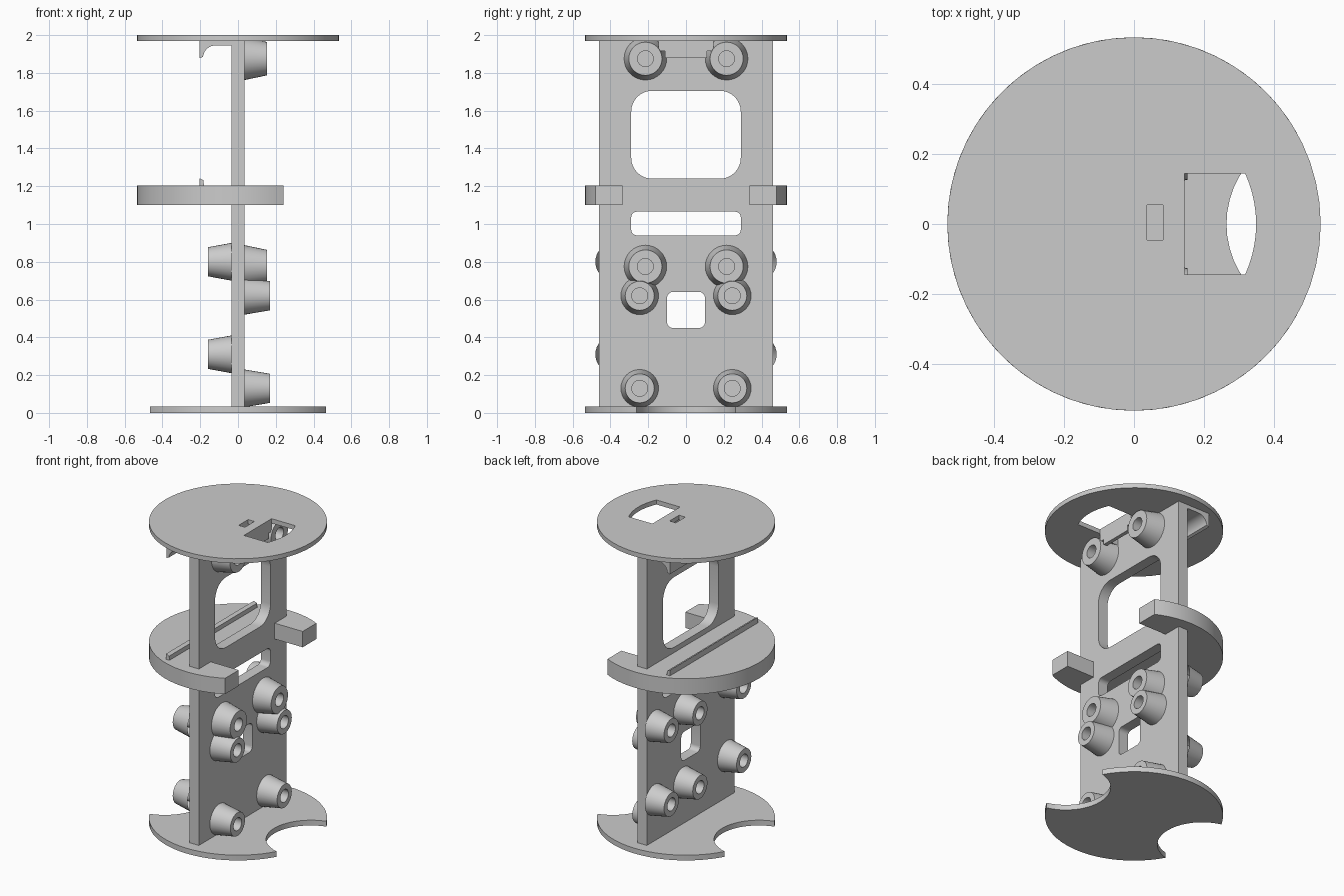
import bpy
import bmesh
from math import pi, sin, cos, asin, acos, sqrt
from mathutils import Matrix, Vector

old = bpy.data.objects.get("Cube")
if old:
    bpy.data.objects.remove(old, do_unlink=True)

GREY = (0.6, 0.6, 0.6, 1.0)
grey = bpy.data.materials.new("plain grey")
grey.use_nodes = True
grey.diffuse_color = GREY
grey.node_tree.nodes["Principled BSDF"].inputs["Base Color"].default_value = GREY

# Columns give the outline's two directions and the extrusion direction
ALONG_Z = Matrix.Identity(4)
ALONG_X = Matrix(((0, 0, 1, 0), (1, 0, 0, 0), (0, 1, 0, 0), (0, 0, 0, 1)))
ALONG_Y = Matrix(((1, 0, 0, 0), (0, 0, -1, 0), (0, 1, 0, 0), (0, 0, 0, 1)))


def finish(name, mesh):
    obj = bpy.data.objects.new(name, mesh)
    bpy.context.scene.collection.objects.link(obj)
    mesh.materials.clear()
    mesh.materials.append(grey)
    bpy.ops.object.select_all(action="DESELECT")
    obj.select_set(True)
    bpy.context.view_layer.objects.active = obj
    bpy.ops.object.shade_smooth_by_angle(angle=pi / 6)
    return obj


def prism(name, loops, lo, hi, axes=ALONG_Z):
    """Extrude an outline with optional holes between two levels."""
    curve = bpy.data.curves.new(name, "CURVE")
    curve.dimensions = "2D"
    curve.fill_mode = "BOTH"
    curve.extrude = (hi - lo) / 2
    for loop in loops:
        spline = curve.splines.new("POLY")
        spline.points.add(len(loop) - 1)
        for point, (a, b) in zip(spline.points, loop):
            point.co = (a, b, 0, 1)
        spline.use_cyclic_u = True
    helper = bpy.data.objects.new(name + " outline", curve)
    bpy.context.scene.collection.objects.link(helper)
    graph = bpy.context.evaluated_depsgraph_get()
    mesh = bpy.data.meshes.new_from_object(helper.evaluated_get(graph))
    bpy.data.objects.remove(helper, do_unlink=True)
    mesh.transform(axes @ Matrix.Translation((0, 0, (lo + hi) / 2)))
    bm = bmesh.new()
    bm.from_mesh(mesh)
    bmesh.ops.remove_doubles(bm, verts=bm.verts, dist=0.0001)
    bmesh.ops.recalc_face_normals(bm, faces=bm.faces)
    bm.to_mesh(mesh)
    bm.free()
    return finish(name, mesh)


def arc(cx, cy, r, start, end, steps):
    angles = [start + (end - start) * i / steps for i in range(steps + 1)]
    return [(cx + r * cos(t), cy + r * sin(t)) for t in angles]


def rect(a0, a1, b0, b1):
    return [(a0, b0), (a1, b0), (a1, b1), (a0, b1)]


def rounded(a0, a1, b0, b1, r):
    corners = [(a1 - r, b1 - r), (a0 + r, b1 - r), (a0 + r, b0 + r), (a1 - r, b0 + r)]
    points = []
    for i, (a, b) in enumerate(corners):
        points += arc(a, b, r, i * pi / 2, (i + 1) * pi / 2, 8)
    return points


def peg(name, side, y, z, base, tip, length, hole=0.042):
    """Tapered hollow standoff on one face of the upright."""
    bm = bmesh.new()
    start = 0.034
    profile = [(base, 0), (tip, length), (hole, length), (hole, 0)]
    verts = [bm.verts.new((side * (start + h), y + r, z)) for r, h in profile]
    edges = [bm.edges.new(pair) for pair in zip(verts, verts[1:])]
    bmesh.ops.spin(bm, geom=verts + edges, cent=(0, y, z), axis=(1, 0, 0),
                   angle=2 * pi, steps=32)
    bmesh.ops.remove_doubles(bm, verts=bm.verts, dist=0.0001)
    bmesh.ops.recalc_face_normals(bm, faces=bm.faces)
    # Make sure the outer cone faces outwards
    outer = max(bm.faces, key=lambda f: (f.calc_center_median() - Vector((0, y, z))).yz.length)
    if outer.normal.yz.dot((outer.calc_center_median() - Vector((0, y, z))).yz) < 0:
        bmesh.ops.reverse_faces(bm, faces=bm.faces)
    mesh = bpy.data.meshes.new(name)
    bm.to_mesh(mesh)
    bm.free()
    finish(name, mesh)


R = 0.535
HALF = 0.46
FACE = 0.035

# Base disc with a round bite on each side
bite = 0.27
t = 2 * asin(bite / (2 * R))
lean = pi / 2 - t / 2
half_base = arc(0, 0, R, t, pi - t, 24)[:-1] + arc(-R, 0, bite, lean, -lean, 20)[:-1]
prism("base_disc", [half_base + [(-x, -y) for x, y in half_base]], 0, 0.035)

# Top disc with a curved window and a small slot
w = asin(0.145 / 0.35)
window = [(0.145, -0.145)] + arc(0, 0, 0.35, -w, w, 10) + [(0.145, 0.145)]
prism("top_disc", [arc(0, 0, R, 0, 2 * pi, 56)[:-1], window,
                   rect(0.037, 0.083, -0.046, 0.054)], 1.97, 2.0)

# Upright board with its openings
prism("upright_board", [rect(-HALF, HALF, 0.035, 1.97),
                        rounded(-0.29, 0.29, 1.24, 1.705, 0.11),
                        rounded(-0.29, 0.29, 0.94, 1.065, 0.03),
                        rounded(-0.1, 0.1, 0.45, 0.64, 0.03)], -FACE, FACE, ALONG_X)

# Middle shelf: solid at the back, two arms reaching past the board
reach, inner = 0.24, 0.335
a = acos(reach / R)
shelf = arc(0, 0, R, a, 2 * pi - a, 44)
shelf += [(reach, -inner), (FACE - 0.01, -inner), (FACE - 0.01, inner), (reach, inner)]
prism("middle_shelf", [shelf], 1.10, 1.205)

# Long retaining lip on the shelf and the hooked rail above it
prism("shelf_lip", [[(-0.205, 1.2), (-0.18, 1.2), (-0.183, 1.232), (-0.205, 1.242)]],
      -HALF, HALF, ALONG_Y)
hook = [(-0.03, 1.972), (-0.203, 1.972), (-0.203, 1.878), (-0.185, 1.885)]
hook += arc(-0.12, 1.88, 0.065, pi, pi / 2, 8)[1:] + [(-0.03, 1.945)]
prism("hooked_rail", [hook], -HALF, HALF, ALONG_Y)

# Small bracket under the top disc, on the window side
prism("bracket_wall", [rect(-0.11, 0.11, 1.88, 1.971)], 0.12, 0.145, ALONG_X)
for name, side in (("left", 1), ("right", -1)):
    low, high = sorted((side * 0.11, side * 0.145))
    prism("bracket_rib_" + name, [rect(low, high, 1.915, 1.971)], 0.03, 0.145, ALONG_X)

# Pegs in mirrored pairs on the window side
for row, y, z, base, tip, length in (("top", 0.215, 1.875, 0.113, 0.088, 0.12),
                                     ("middle", 0.215, 0.775, 0.113, 0.088, 0.12),
                                     ("lower", 0.245, 0.62, 0.1, 0.077, 0.135),
                                     ("bottom", 0.245, 0.13, 0.1, 0.077, 0.135)):
    for side in (-1, 1):
        peg(row + "_peg", 1, side * y, z, base, tip, length)

# Three pegs per row on the other side
for row, z in (("upper", 0.8), ("lower", 0.31)):
    for y in (-0.38, 0.08, 0.38):
        peg(row + "_rear_peg", -1, y, z, 0.1, 0.077, 0.125)
